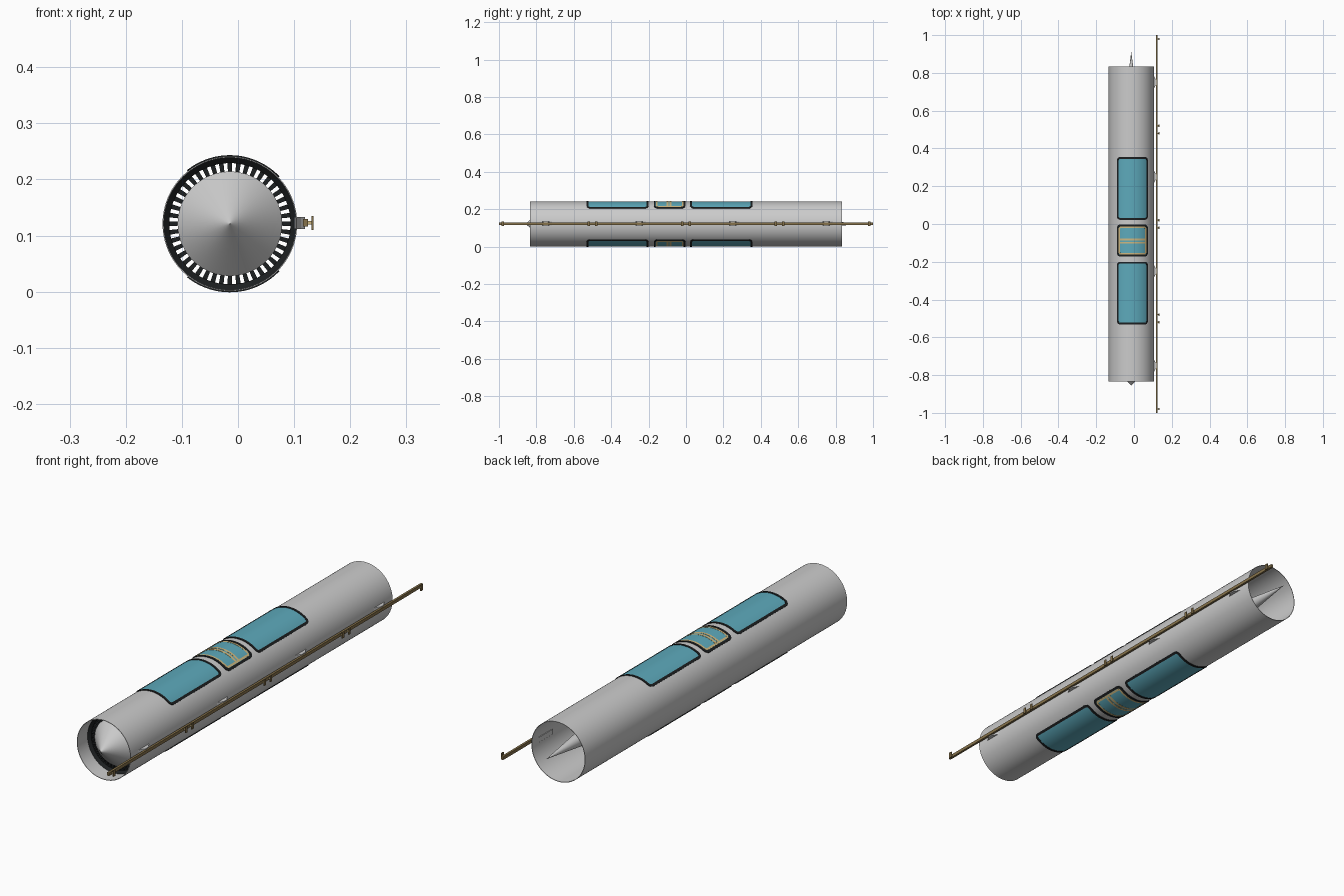
import bpy, math
from math import sin, cos, pi, radians

if "Cube" in bpy.data.objects:
    bpy.data.objects.remove(bpy.data.objects["Cube"])

CX, CZ, R = -0.0145, 0.121, 0.12


def mat(name, col):
    m = bpy.data.materials.new(name)
    m.diffuse_color = (*col, 1)
    m.use_nodes = True
    m.node_tree.nodes["Principled BSDF"].inputs["Base Color"].default_value = m.diffuse_color
    return m


GLASS = mat("teal_glass", (0.11, 0.40, 0.50))
BLACK = mat("black_rubber", (0.012, 0.014, 0.015))
BRASS = mat("brass", (0.62, 0.48, 0.22))
BRONZE = mat("dark_brass", (0.24, 0.17, 0.07))


def make(name, verts, faces, material=None, smooth=False):
    me = bpy.data.meshes.new(name)
    me.from_pydata(verts, [], faces)
    me.update()
    ob = bpy.data.objects.new(name, me)
    bpy.context.collection.objects.link(ob)
    if material:
        me.materials.append(material)
    if smooth:
        bpy.context.view_layer.objects.active = ob
        ob.select_set(True)
        bpy.ops.object.shade_smooth_by_angle(angle=radians(35))
        ob.select_set(False)
    return ob


def lathe(name, profile, material=None, n=96, closed=False):
    """Revolve (radius, y) points around the tube axis."""
    vs = [(CX + r * cos(2 * pi * i / n), y, CZ + r * sin(2 * pi * i / n))
          for r, y in profile for i in range(n)]
    k = len(profile)
    fs = []
    for j in range(k if closed else k - 1):
        a, b = j * n, ((j + 1) % k) * n
        fs += [(a + i, a + (i + 1) % n, b + (i + 1) % n, b + i) for i in range(n)]
    return make(name, vs, fs, material, True)


def box(name, x, y, z, material=None):
    vs = [(a, b, c) for a in x for b in y for c in z]
    fs = [(0, 1, 3, 2), (4, 6, 7, 5), (0, 4, 5, 1), (2, 3, 7, 6), (0, 2, 6, 4), (1, 5, 7, 3)]
    return make(name, vs, fs, material)


def wrap(s, y, r, side):
    """Arc length s from the crown, mapped onto the tube (side 1 top, -1 bottom)."""
    return (CX + r * sin(s / R), y, CZ + side * r * cos(s / R))


def outline(s0, s1, y0, y1, c, n=16):
    """Rounded rectangle with subdivided straight sides."""
    pts = []
    corners = [(s1 - c, y1 - c, 0), (s0 + c, y1 - c, 90), (s0 + c, y0 + c, 180), (s1 - c, y0 + c, 270)]
    for k, (cs, cy, a0) in enumerate(corners):
        arc = [(cs + c * cos(radians(a0 + t * 15)), cy + c * sin(radians(a0 + t * 15))) for t in range(7)]
        pts += arc
        ns, ny, na = corners[(k + 1) % 4]
        end = (ns + c * cos(radians(na)), ny + c * sin(radians(na)))
        pts += [tuple(arc[-1][d] + (end[d] - arc[-1][d]) * i / n for d in (0, 1)) for i in range(1, n)]
    return pts


def frame(name, rect, c, w, r0, r1, side, material):
    """Raised border of width w following the tube."""
    s0, s1, y0, y1 = rect
    out = outline(s0, s1, y0, y1, c)
    inn = outline(s0 + w, s1 - w, y0 + w, y1 - w, max(c - w, 0.003))
    loops = [(out, r0), (out, r1), (inn, r1), (inn, r0)]
    n = len(out)
    vs = [wrap(s, y, r, side) for pts, r in loops for s, y in pts]
    fs = []
    for j in range(4):
        a, b = j * n, ((j + 1) % 4) * n
        for i in range(n):
            f = (a + i, a + (i + 1) % n, b + (i + 1) % n, b + i)
            fs.append(f if side < 0 else f[::-1])
    return make(name, vs, fs, material, True)


def panel(name, rect, r0, r1, side, material, n=24):
    """Curved solid sheet between two radii."""
    s0, s1, y0, y1 = rect
    vs, fs = [], []
    for i in range(n + 1):
        s = s0 + (s1 - s0) * i / n
        vs += [wrap(s, y0, r0, side), wrap(s, y1, r0, side), wrap(s, y1, r1, side), wrap(s, y0, r1, side)]
    for i in range(n):
        for k in range(4):
            f = (4 * i + k, 4 * i + (k + 1) % 4, 4 * i + 4 + (k + 1) % 4, 4 * i + 4 + k)
            fs.append(f if side > 0 else f[::-1])
    fs += [(3, 2, 1, 0), (4 * n, 4 * n + 1, 4 * n + 2, 4 * n + 3)]
    return make(name, vs, fs, material, True)


# Outer tube, thin walled and open at both ends
lathe("tube_shell", [(R, -0.835), (R, 0.835), (R - 0.002, 0.835), (R - 0.002, -0.835)], closed=True)

# Central body: nose cone, straight hub and long tail spike
lathe("hub_body", [(0.0003, -0.856), (0.093, -0.76), (0.093, 0.18), (0.0003, 0.91)])

# Intake ring and radial vanes
lathe("intake_ring", [(R - 0.002, -0.77), (0.108, -0.76), (0.108, -0.735), (R - 0.002, -0.725)], BLACK)
N = 44
vs, fs = [], []
for i in range(N):
    a, h = 2 * pi * i / N, 2 * pi / N * 0.27
    b = len(vs)
    for y in (-0.76, -0.735):
        for r, t in ((0.092, -h), (0.109, -h), (0.109, h), (0.092, h)):
            vs.append((CX + r * cos(a + t), y, CZ + r * sin(a + t)))
    fs += [tuple(b + k for k in f) for f in
           ((0, 1, 2, 3), (7, 6, 5, 4), (0, 4, 5, 1), (2, 6, 7, 3), (1, 5, 6, 2), (3, 7, 4, 0))]
make("intake_vanes", vs, fs, BLACK)

# Windows on the top and the bottom
S0, S1 = -0.081, 0.097
for side, tag in ((1, "top"), (-1, "bottom")):
    for y0, y1, part in ((-0.532, -0.2, "front"), (-0.172, -0.003, "middle"), (0.022, 0.355, "rear")):
        rect = (S0, S1, y0, y1)
        frame(f"{tag}_{part}_window_rim", rect, 0.02, 0.01, 0.116, 0.1222, side, BLACK)
        panel(f"{tag}_{part}_window_pane", (S0 + 0.006, S1 - 0.006, y0 + 0.006, y1 - 0.006),
              0.1165, 0.1208, side, GLASS)
    # Brass frame and double crossbar of the middle window
    frame(f"{tag}_hatch_frame", (S0 + 0.011, S1 - 0.011, -0.161, -0.014), 0.012, 0.008,
          0.118, 0.1215, side, BRASS)
    for y in (-0.099, -0.083):
        panel(f"{tag}_hatch_bar", (S0 + 0.018, S1 - 0.018, y - 0.005, y + 0.005),
              0.118, 0.1215, side, BRASS)

# Side rail
box("side_rail", (0.116, 0.125), (-1, 1), (0.116, 0.129), BRONZE)

# Tapered brackets joining rail and tube
for y in (-0.75, -0.25, 0.25, 0.75):
    prof = [(0.1, y - 0.045), (0.1, y + 0.045), (0.112, y + 0.02), (0.119, y + 0.012),
            (0.119, y - 0.012), (0.112, y - 0.02)]
    v = [(px, py, z) for z in (0.112, 0.133) for px, py in prof]
    f = [tuple(range(6)), tuple(range(11, 5, -1))]
    f += [(i, i + 6, (i + 1) % 6 + 6, (i + 1) % 6) for i in range(6)]
    make("rail_bracket", v, f)

# T-shaped clips along the rail
for y in (-0.98, -0.52, -0.48, -0.02, 0.02, 0.48, 0.52, 0.98):
    box("clip_stem", (0.123, 0.133), (y - 0.003, y + 0.003), (0.1195, 0.1255), BRASS)
    box("clip_plate", (0.131, 0.1345), (y - 0.006, y + 0.006), (0.11, 0.135), BRONZE)
